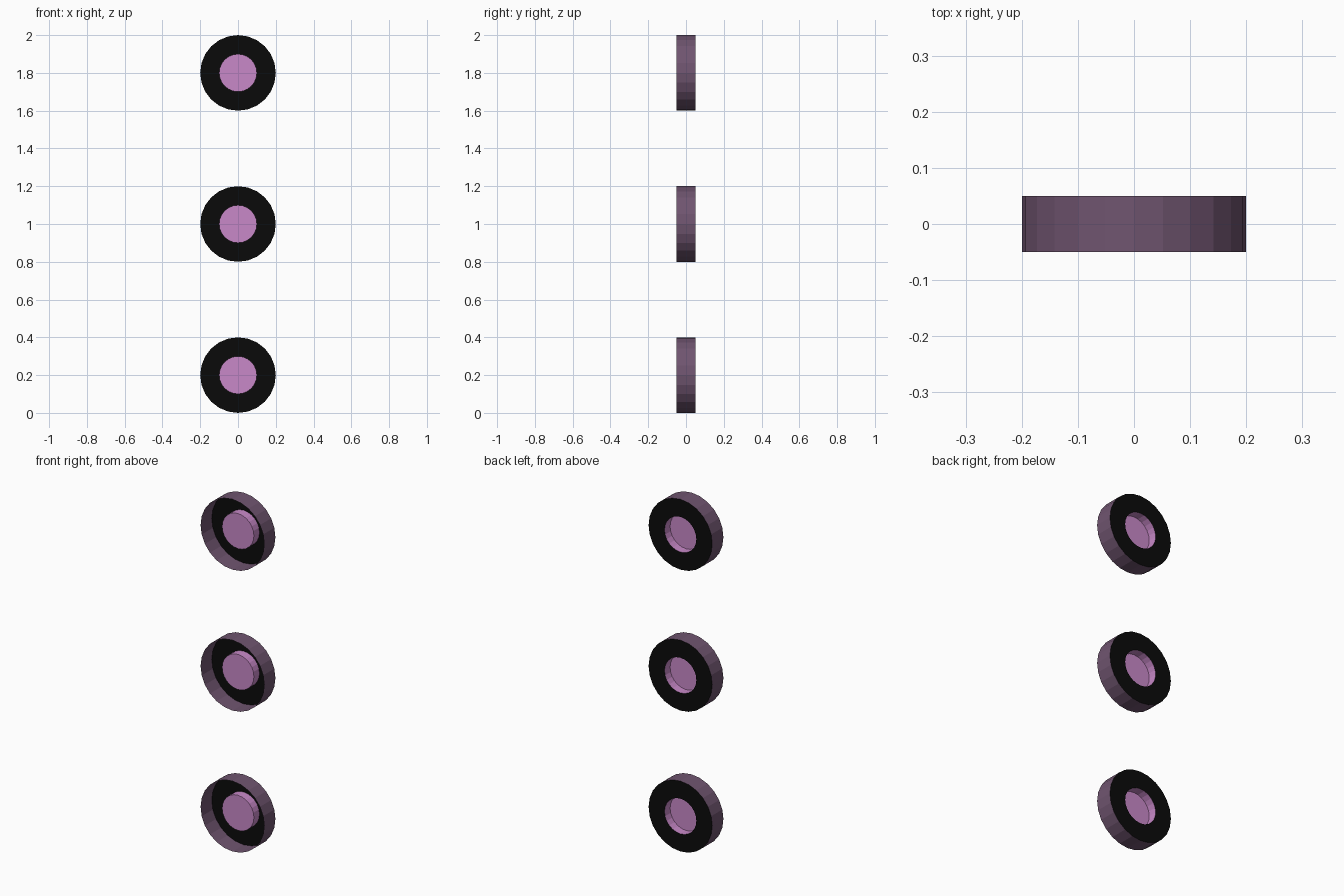
import bpy
import bmesh
from math import cos, sin, tau

SIDES = 24
OUTER, INNER, HALF = 0.2, 0.1, 0.05

cube = bpy.data.objects.get("Cube")
if cube:
    bpy.data.objects.remove(cube, do_unlink=True)


def material(name, color):
    mat = bpy.data.materials.new(name)
    mat.use_nodes = True
    mat.diffuse_color = color
    mat.node_tree.nodes["Principled BSDF"].inputs["Base Color"].default_value = color
    return mat


plum = material("dark plum", (0.16, 0.09, 0.16, 1))
black = material("black", (0.003, 0.003, 0.003, 1))
pink = material("orchid pink", (0.58, 0.25, 0.58, 1))


def surface(name, mat, z, profile, cap=False):
    """Sweep a (radius, y) profile around the y axis; optionally close its end."""
    bm = bmesh.new()
    rings = [[bm.verts.new((r * cos(tau * i / SIDES), y, r * sin(tau * i / SIDES)))
              for i in range(SIDES)] for r, y in profile]
    for a, b in zip(rings, rings[1:]):
        for i in range(SIDES):
            j = (i + 1) % SIDES
            bm.faces.new((a[i], a[j], b[j], b[i]))
    if cap:
        bm.faces.new(rings[-1])
    bmesh.ops.recalc_face_normals(bm, faces=bm.faces)
    mesh = bpy.data.meshes.new(name)
    bm.to_mesh(mesh)
    bm.free()
    mesh.materials.append(mat)
    obj = bpy.data.objects.new(name, mesh)
    obj.location.z = z
    bpy.context.collection.objects.link(obj)


for label, z in (("bottom", 0.2), ("middle", 1.0), ("top", 1.8)):
    # Thin outer rim, open at the front
    surface(label + "_rim", plum, z, [(OUTER, -HALF), (OUTER, HALF)])
    # Flat ring closing the back of the rim
    surface(label + "_back_ring", black, z, [(OUTER, HALF), (INNER, HALF)])
    # Raised centre, hollow from behind
    surface(label + "_button", pink, z, [(INNER, HALF), (INNER, 0)], cap=True)
